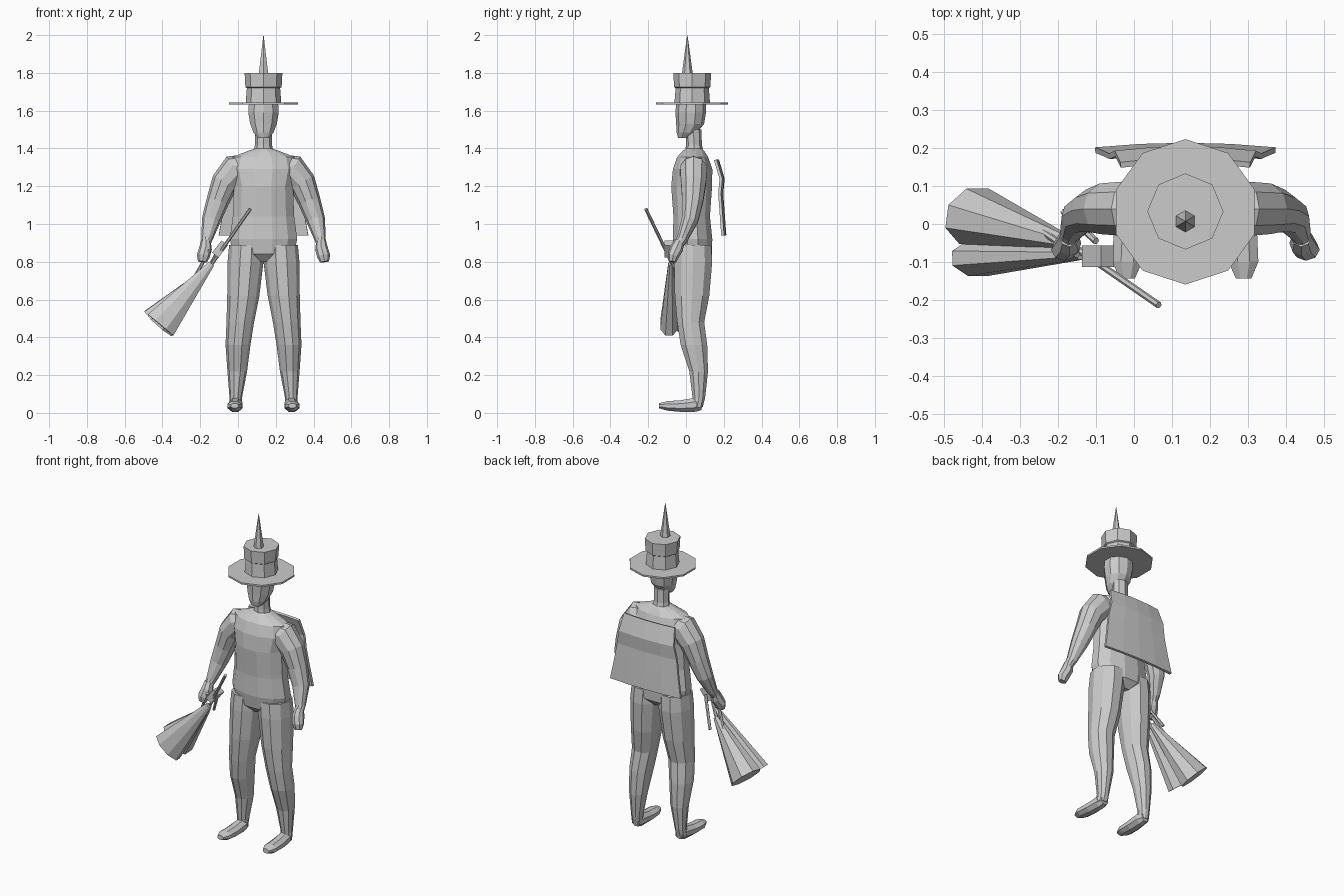
import bpy, bmesh, math
from mathutils import Vector

CX = 0.135  # symmetry plane of the figure
grey = bpy.data.materials.new("plain grey")
grey.diffuse_color = (0.6, 0.6, 0.6, 1)


def finish(name, bm):
    bmesh.ops.recalc_face_normals(bm, faces=bm.faces)
    me = bpy.data.meshes.new(name)
    bm.to_mesh(me)
    bm.free()
    me.materials.append(grey)
    ob = bpy.data.objects.new(name, me)
    bpy.context.collection.objects.link(ob)
    return ob


def loft(name, rings, sides=10, ref=(0, 1, 0), flat=False, mirror=False, turn=0.0):
    """Skin through rings (x, y, z, half width, half depth); ref is the depth axis."""
    if mirror:
        rings = [(2 * CX - r[0], *r[1:]) for r in rings]
    bm = bmesh.new()
    pts = [Vector(r[:3]) for r in rings]
    loops = []
    for i, r in enumerate(rings):
        t = (pts[min(i + 1, len(pts) - 1)] - pts[max(i - 1, 0)]).normalized()
        if flat:
            t = Vector((0, 0, 1))
        v = Vector(ref)
        v = (v - t * v.dot(t)).normalized()
        u = v.cross(t)
        loop = []
        for k in range(sides):
            a = 2 * math.pi * (k + turn) / sides
            loop.append(bm.verts.new(pts[i] + u * r[3] * math.cos(a) + v * r[4] * math.sin(a)))
        loops.append(loop)
    for a, b in zip(loops, loops[1:]):
        for k in range(sides):
            n = (k + 1) % sides
            bm.faces.new((a[k], a[n], b[n], b[k]))
    bm.faces.new(loops[0])
    bm.faces.new(loops[-1])
    return finish(name, bm)


def rod(name, a, b, r=0.009):
    return loft(name, [(*a, r, r), (*b, r, r)], 6)


# Torso and hips
loft("torso", [
    (CX, 0.04, 0.80, 0.06, 0.06), (CX, 0.04, 0.84, 0.165, 0.10), (CX, 0.035, 0.92, 0.185, 0.108),
    (CX, 0.03, 1.04, 0.168, 0.100), (CX, 0.03, 1.20, 0.162, 0.112), (CX, 0.035, 1.29, 0.185, 0.108),
    (CX, 0.035, 1.355, 0.17, 0.085), (CX, 0.04, 1.385, 0.09, 0.06), (CX, 0.042, 1.40, 0.045, 0.045)],
    12, flat=True, turn=0.5)

# Neck and head
loft("neck", [(CX, 0.045, 1.37, 0.055, 0.05), (CX, 0.042, 1.42, 0.045, 0.042),
              (CX, 0.04, 1.50, 0.045, 0.042)], 8, flat=True)
loft("head", [(CX, -0.015, 1.455, 0.032, 0.026), (CX, 0.005, 1.485, 0.056, 0.055),
              (CX, 0.022, 1.53, 0.074, 0.074), (CX, 0.025, 1.59, 0.085, 0.081),
              (CX, 0.028, 1.66, 0.08, 0.078)], 10, flat=True, turn=0.5)

# Hat with brim, flared crown and spike
loft("hat_brim", [(CX, 0.032, 1.632, 0.191, 0.191), (CX, 0.032, 1.642, 0.191, 0.191)],
     10, flat=True, turn=0.5)
loft("hat_crown", [(CX, 0.033, 1.642, 0.094, 0.094), (CX, 0.033, 1.72, 0.088, 0.088),
                   (CX, 0.033, 1.725, 0.096, 0.096), (CX, 0.033, 1.80, 0.10, 0.10)], 8, flat=True)
loft("hat_spike", [(CX, 0.007, 1.78, 0.031, 0.031), (CX, 0.007, 2.0, 0.001, 0.001)],
     6, flat=True, turn=0.5)

# Legs, feet, arms and hands, one set per side
for side, mir in (("left", False), ("right", True)):
    loft(side + "_leg", [
        (0.045, 0.038, 0.89, 0.092, 0.10), (0.04, 0.038, 0.80, 0.095, 0.106),
        (0.028, 0.032, 0.62, 0.085, 0.096), (0.012, 0.025, 0.48, 0.073, 0.075),
        (0.0, 0.042, 0.36, 0.066, 0.074), (-0.004, 0.067, 0.22, 0.052, 0.052),
        (-0.012, 0.068, 0.08, 0.033, 0.035), (-0.014, 0.06, 0.03, 0.033, 0.03)],
        10, flat=True, mirror=mir)
    loft(side + "_foot", [
        (-0.012, 0.085, 0.038, 0.025, 0.025), (-0.012, 0.05, 0.043, 0.038, 0.040),
        (-0.015, -0.03, 0.036, 0.042, 0.033), (-0.018, -0.10, 0.037, 0.042, 0.027),
        (-0.018, -0.143, 0.038, 0.022, 0.014)], 8, ref=(0, 0, 1), mirror=mir, turn=0.5)
    loft(side + "_arm", [
        (0.06, 0.04, 1.30, 0.07, 0.065), (-0.015, 0.04, 1.285, 0.085, 0.075),
        (-0.07, 0.04, 1.22, 0.072, 0.07), (-0.108, 0.035, 1.12, 0.060, 0.058),
        (-0.142, 0.02, 1.02, 0.05, 0.046), (-0.165, -0.02, 0.92, 0.030, 0.03),
        (-0.172, -0.04, 0.89, 0.024, 0.026)], 10, mirror=mir)
    loft(side + "_hand", [
        (-0.17, -0.035, 0.91, 0.026, 0.026), (-0.172, -0.05, 0.87, 0.034, 0.036),
        (-0.184, -0.068, 0.83, 0.035, 0.03), (-0.188, -0.072, 0.80, 0.024, 0.02)],
        8, mirror=mir)

# Back panel: a bent, slightly bowed sheet
bm = bmesh.new()
rows = [(0.155, 1.34, 0.17), (0.185, 1.24, 0.185), (0.178, 1.16, 0.20),
        (0.186, 1.05, 0.217), (0.194, 0.94, 0.237)]
grid = [[bm.verts.new((CX + s * w / 2, y + 0.012 * (1 - (s / 2) ** 2), z)) for s in range(-2, 3)]
        for y, z, w in rows]
for a, b in zip(grid, grid[1:]):
    for k in range(4):
        bm.faces.new((a[k], a[k + 1], b[k + 1], b[k]))
panel = finish("back_panel", bm)
mod = panel.modifiers.new("thickness", 'SOLIDIFY')
mod.thickness = 0.015
mod.offset = 0

# Broom: stick, grip block, prongs and two bristle bundles
rod("broom_stick", (0.065, -0.213, 1.08), (-0.20, -0.03, 0.70))
loft("grip_block", [(-0.07, -0.085, 0.90, 0.03, 0.04), (-0.12, -0.085, 0.835, 0.03, 0.04)],
     4, turn=0.5)
rod("prong_inner", (-0.10, -0.045, 0.87), (-0.185, 0.032, 0.71))
rod("prong_outer", (-0.15, -0.08, 0.86), (-0.24, -0.02, 0.70))
loft("upper_bristles", [(-0.17, -0.05, 0.75, 0.018, 0.018), (-0.42, 0.02, 0.475, 0.105, 0.08)], 8, turn=0.5)
loft("lower_bristles", [(-0.14, -0.08, 0.79, 0.018, 0.015), (-0.41, -0.09, 0.465, 0.095, 0.05)], 8, turn=0.5)
